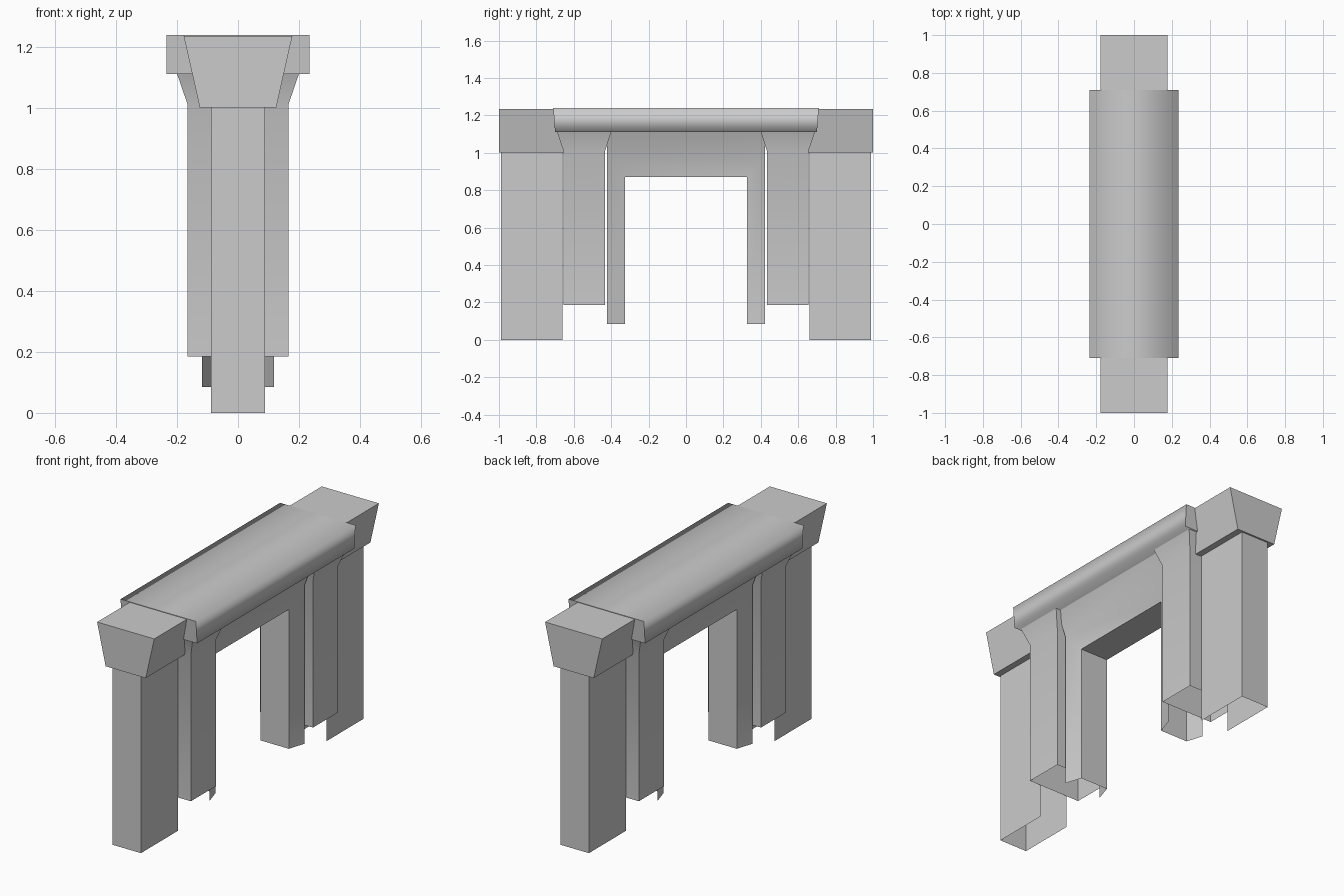
import bpy
import bmesh

if "Cube" in bpy.data.objects:
    bpy.data.objects.remove(bpy.data.objects["Cube"], do_unlink=True)

grey = bpy.data.materials.new("stone_grey")
grey.use_nodes = True
colour = (0.6, 0.6, 0.6, 1)
grey.diffuse_color = colour
grey.node_tree.nodes["Principled BSDF"].inputs["Base Color"].default_value = colour


def finish(name, bm, mirror_axis=None, smooth_angle=0.55):
    """Turn a bmesh into an object, optionally mirrored across one axis."""
    mesh = bpy.data.meshes.new(name)
    bm.to_mesh(mesh)
    bm.free()
    mesh.materials.append(grey)
    obj = bpy.data.objects.new(name, mesh)
    bpy.context.collection.objects.link(obj)
    if mirror_axis is not None:
        mirror = obj.modifiers.new("Mirror", "MIRROR")
        mirror.use_axis = [axis == mirror_axis for axis in range(3)]
        mirror.use_mirror_merge = False
    if smooth_angle:
        bpy.ops.object.select_all(action="DESELECT")
        obj.select_set(True)
        bpy.context.view_layer.objects.active = obj
        bpy.ops.object.shade_smooth_by_angle(angle=smooth_angle)
    return obj


def stack(rings, open_walls=(), bottom=False, top=False):
    """Loft rectangles (half width, y start, y end, z).
    Walls are numbered front, left, back, right."""
    bm = bmesh.new()
    loops = []
    for hx, y0, y1, z in rings:
        corners = ((-hx, y0), (hx, y0), (hx, y1), (-hx, y1))
        loops.append([bm.verts.new((x, y, z)) for x, y in corners])
    for low, high in zip(loops, loops[1:]):
        for i in range(4):
            if i not in open_walls:
                j = (i + 1) % 4
                bm.faces.new((low[i], low[j], high[j], high[i]))
    if bottom:
        bm.faces.new(loops[0][::-1])
    if top:
        bm.faces.new(loops[-1])
    return bm


# End posts: hollow, open below and towards the middle
finish("end_post", stack([(0.088, -0.99, -0.66, 0), (0.088, -0.99, -0.66, 1.0)],
                         open_walls=(2,)), 1)

# Flared capitals on the end posts
finish("end_capital", stack([(0.125, -1.0, -0.655, 1.0), (0.178, -1.0, -0.655, 1.235)],
                            bottom=True, top=True), 1)

# Wide inner posts, flaring out under the slab
finish("inner_post", stack([(0.165, -0.655, -0.432, 0.185),
                            (0.165, -0.655, -0.432, 1.01),
                            (0.2, -0.69, -0.4, 1.112)]), 1)

# Top slab: soft long edges, crisp ends
bm = stack([(0.235, -0.7, 0.7, 1.11), (0.235, -0.71, 0.71, 1.238)],
           bottom=True, top=True)
for face in bm.faces:
    face.smooth = True
    if abs(face.normal.y) > 0.5 or abs(face.calc_center_median().y) > 0.5:
        for edge in face.edges:
            edge.smooth = False
finish("top_slab", bm, smooth_angle=None)

# Arch: bevelled frame, narrower towards the opening, with a flared top band
bm = bmesh.new()


def path(hx, y, foot, head):
    points = ((-y, foot), (-y, head), (y, head), (y, foot))
    return [bm.verts.new((hx, py, pz)) for py, pz in points]


inner = path(0.088, 0.327, 0.085, 0.87)
outer = path(0.118, 0.422, 0.085, 0.975)
centre = [bm.verts.new((0, v.co.y, v.co.z)) for v in inner]
crown = [bm.verts.new((0.17, y, 1.112)) for y in (-0.422, 0.422)]
for i in range(3):
    bm.faces.new((outer[i], inner[i], inner[i + 1], outer[i + 1]))
    bm.faces.new((inner[i], centre[i], centre[i + 1], inner[i + 1]))
bm.faces.new((outer[1], outer[2], crown[1], crown[0]))
finish("arch_frame", bm, 0)
